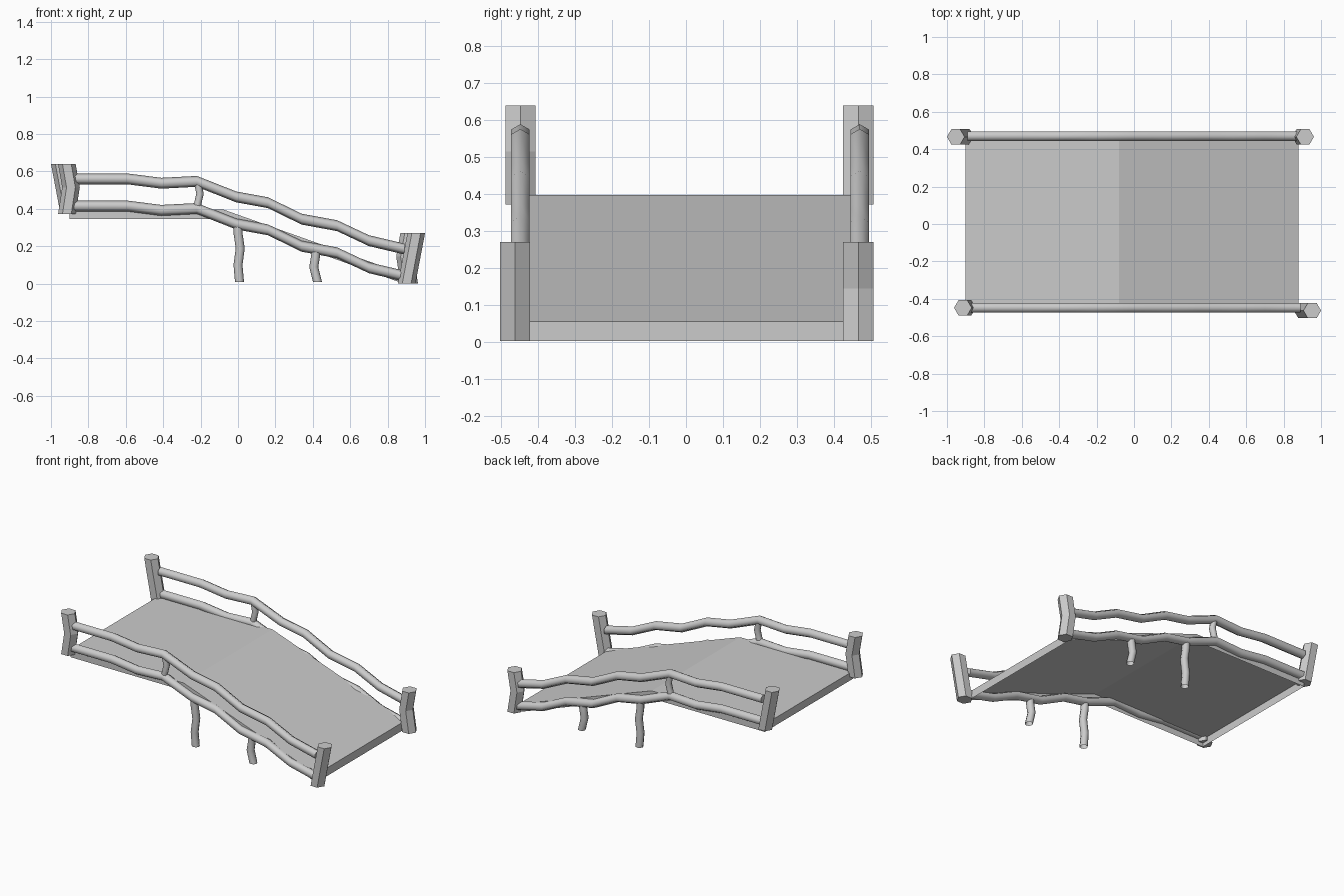
import bpy, bmesh
from math import cos, sin, pi

if "Cube" in bpy.data.objects:
    bpy.data.objects.remove(bpy.data.objects["Cube"])


def make_object(name, bm):
    bmesh.ops.recalc_face_normals(bm, faces=bm.faces)
    mesh = bpy.data.meshes.new(name)
    bm.to_mesh(mesh)
    bm.free()
    ob = bpy.data.objects.new(name, mesh)
    bpy.context.collection.objects.link(ob)
    return ob


def sweep(name, path, y, radius, sides=6, along="x", caps=True, smooth=True):
    """Loft polygon rings along a path of (x, z) points at a given y."""
    bm = bmesh.new()
    rings = []
    for x, z in path:
        ring = []
        for i in range(sides):
            a = 2 * pi * i / sides
            u, v = radius * cos(a), radius * sin(a)
            co = (x, y + v, z + u) if along == "x" else (x + u, y + v, z)
            ring.append(bm.verts.new(co))
        rings.append(ring)
    for r0, r1 in zip(rings, rings[1:]):
        for i in range(sides):
            j = (i + 1) % sides
            f = bm.faces.new((r0[i], r0[j], r1[j], r1[i]))
            f.smooth = smooth
    if caps:
        bm.faces.new(rings[0])
        bm.faces.new(rings[-1])
    return make_object(name, bm)


FRONT, BACK = -0.448, 0.470

# Deck: flat landing then ramp, with skirts all round and open underneath
bm = bmesh.new()
profile = [(-0.90, 0.397), (-0.08, 0.397), (0.88, 0.055)]
drop = [0.05, 0.05, 0.053]
grid = []
for (x, z), d in zip(profile, drop):
    grid.append([bm.verts.new(c) for c in (
        (x, FRONT, z - d), (x, FRONT, z), (x, BACK, z), (x, BACK, z - d))])
for a, b in zip(grid, grid[1:]):
    for i in range(3):
        bm.faces.new((a[i], a[i + 1], b[i + 1], b[i]))
bm.faces.new(grid[0])
bm.faces.new(grid[-1])
make_object("deck", bm)

# Rails, balusters and legs on both sides
rail = [(-0.89, 0.56), (-0.59, 0.56), (-0.41, 0.537), (-0.22, 0.547),
        (-0.01, 0.464), (0.16, 0.433), (0.34, 0.345), (0.53, 0.31),
        (0.70, 0.23), (0.89, 0.185)]
for side, y in (("front", FRONT), ("back", BACK)):
    sweep(side + "_upper_rail", rail, y, 0.029)
    sweep(side + "_lower_rail", [(x, z - 0.145) for x, z in rail], y, 0.029)
    sweep(side + "_baluster",
          [(-0.222, 0.39), (-0.215, 0.43), (-0.203, 0.48), (-0.215, 0.54)],
          y, 0.02, 8, "z")
    sweep(side + "_tall_leg",
          [(0.0, 0.32), (0.0, 0.27), (0.012, 0.19), (0.0, 0.10), (0.008, 0.01)],
          y, 0.024, 8, "z", caps=False)
    sweep(side + "_short_leg",
          [(0.42, 0.19), (0.415, 0.15), (0.405, 0.09), (0.425, 0.01)],
          y, 0.024, 8, "z", caps=False)

# Hexagonal corner posts: straight leaning ones and bent ones, at opposite corners
for end, s, base in (("upper", -1, 0.372), ("lower", 1, 0.002)):
    lean = [(s * 0.902, base), (s * 0.953, base + 0.268)]
    bent = [(s * 0.915, base), (s * 0.893, base + 0.143), (s * 0.915, base + 0.268)]
    lean_y, bent_y = (0.466, -0.448) if s < 0 else (-0.463, 0.466)
    sweep(end + "_leaning_post", lean, lean_y, 0.047, 6, "z", smooth=False)
    sweep(end + "_bent_post", bent, bent_y, 0.047, 6, "z", smooth=False)
